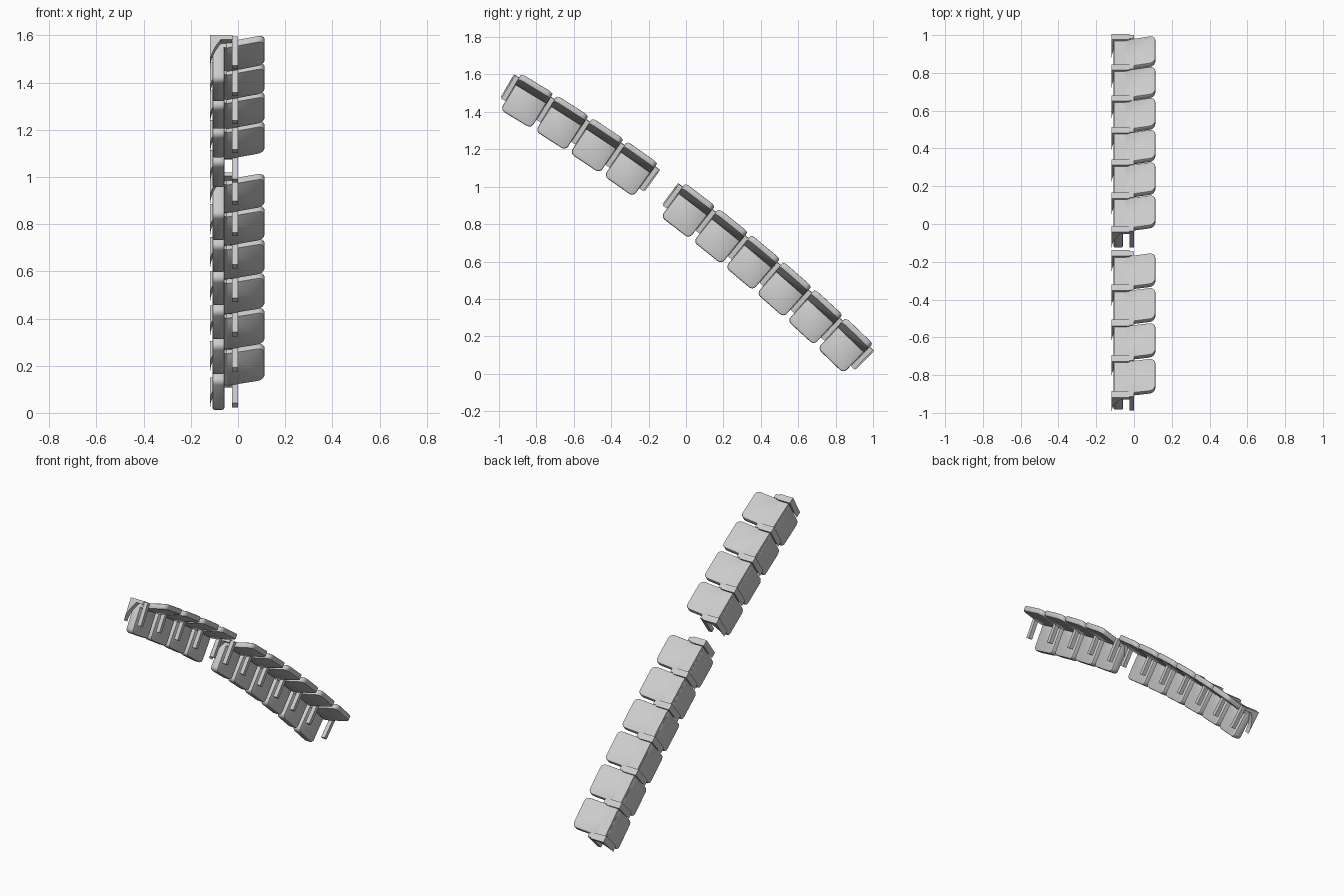
import bpy, bmesh, math
from mathutils import Matrix, Vector

cube = bpy.data.objects.get("Cube")
if cube:
    bpy.data.objects.remove(cube, do_unlink=True)

grey = bpy.data.materials.new("plain grey")
grey.use_nodes = True
grey.diffuse_color = (0.6, 0.6, 0.6, 1)
grey.node_tree.nodes["Principled BSDF"].inputs["Base Color"].default_value = (0.6, 0.6, 0.6, 1)


def rounded(x0, x1, y0, y1, r0, r1, steps=4):
    """Rectangle outline with radius r0 on the low-y corners and r1 on the high-y corners."""
    pts = []
    for cx, cy, r, start in ((x1 - r1, y1 - r1, r1, 0), (x0 + r1, y1 - r1, r1, 90),
                             (x0 + r0, y0 + r0, r0, 180), (x1 - r0, y0 + r0, r0, 270)):
        for i in range(steps + 1):
            a = math.radians(start + 90 * i / steps)
            pts.append((cx + r * math.cos(a), cy + r * math.sin(a)))
    return pts


def slab(name, outline, to3d, depth, bevel=0.0):
    """Extrude an outline, placed in space by to3d, along the depth vector."""
    bm = bmesh.new()
    face = bm.faces.new([bm.verts.new(to3d(a, b)) for a, b in outline])
    ext = bmesh.ops.extrude_face_region(bm, geom=[face])
    moved = [g for g in ext["geom"] if isinstance(g, bmesh.types.BMVert)]
    bmesh.ops.translate(bm, verts=moved, vec=Vector(depth))
    bmesh.ops.remove_doubles(bm, verts=bm.verts, dist=1e-5)
    bmesh.ops.recalc_face_normals(bm, faces=bm.faces)
    if bevel:
        rims = [e for e in bm.edges if any(len(f.verts) > 4 for f in e.link_faces)]
        bmesh.ops.bevel(bm, geom=rims, offset=bevel, segments=2, profile=0.5, affect="EDGES")
    mesh = bpy.data.meshes.new(name)
    bm.to_mesh(mesh)
    bm.free()
    mesh.materials.append(grey)
    return mesh


def box(name, u, v, w):
    return slab(name, [(u[0], v[0]), (u[1], v[0]), (u[1], v[1]), (u[0], v[1])],
                lambda a, b: (a, b, w[0]), (0, 0, w[1] - w[0]))


# Chair parts: first axis across, second axis forward, third axis up the chair
LEAN = 0.22
chair_parts = [
    slab("seat", rounded(-0.096, 0.096, -0.06, 0.111, 0.008, 0.026),
         lambda a, b: (a, b, -0.108), (0, 0, 0.05), 0.008),
    slab("backrest", rounded(-0.1, 0.1, -0.05, 0.113, 0.006, 0.03),
         lambda a, b: (a, -0.078 - LEAN * (b + 0.05), b), (0, 0.034, 0), 0.007),
    box("lower_back", (-0.097, 0.097), (-0.078, -0.05), (-0.105, -0.045)),
]

# Stand parts: arm, upright and a curved foot bracket
curve = [(-0.085 + 0.135 * t / 8, -0.118 + 0.058 * (1 - t / 8) ** 2) for t in range(9)]
stand_parts = [
    box("armrest", (-0.013, 0.013), (-0.088, 0.056), (-0.025, 0.0)),
    box("upright", (-0.02, 0.02), (-0.09, -0.07), (-0.118, -0.024)),
    slab("foot_bracket", [(-0.085, -0.118)] + curve,
         lambda a, b: (-0.02, a, b), (0.04, 0, 0)),
]


def frame(pos, ang):
    c, s = math.cos(ang), math.sin(ang)
    return Matrix(((0, 0, 1, 0), (-c, -s, 0, pos[0]), (s, -c, 0, pos[1]), (0, 0, 0, 1)))


def place(parts, label, matrix):
    for mesh in parts:
        obj = bpy.data.objects.new(mesh.name + label, mesh)
        obj.matrix_world = matrix
        bpy.context.collection.objects.link(obj)


# Rows follow a gentle arc, with an aisle between the two blocks
PITCH, START, TURN = 0.2215, 31.2, 1.3


def along(s):
    """Position and angle at s chair pitches along the arc."""
    y, z, n = -0.853, 1.456, 40
    for i in range(n):
        a = math.radians(START + TURN * s * (i + 0.5) / n)
        y += PITCH * s / n * math.cos(a)
        z -= PITCH * s / n * math.sin(a)
    return (y, z), math.radians(START + TURN * s)


for block, first, count in (("_upper", 0, 4), ("_lower", 4.71, 6)):
    for i in range(count):
        place(chair_parts, f"{block}_{i + 1}", frame(*along(first + i)))
    for i in range(count + 1):
        place(stand_parts, f"{block}_{i + 1}", frame(*along(first + i - 0.5)))

# Smooth the rounded corners, keep the hard edges
for mesh in chair_parts + stand_parts:
    mesh.shade_smooth()
    mesh.set_sharp_from_angle(angle=math.radians(35))
